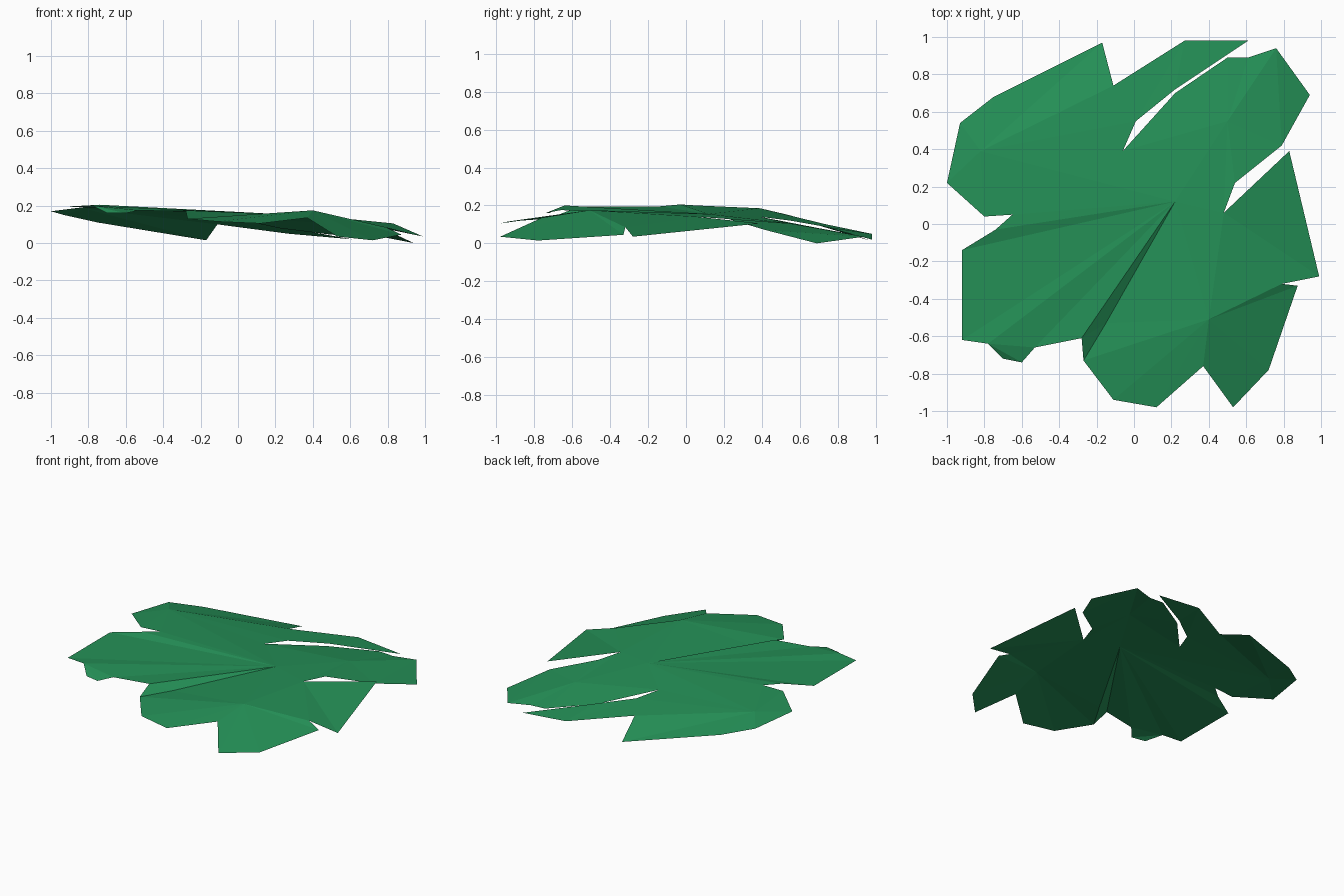
import bpy
import bmesh
from mathutils import Vector

cube = bpy.data.objects.get("Cube")
if cube:
    bpy.data.objects.remove(cube, do_unlink=True)

green = bpy.data.materials.new("leaf green")
green.use_nodes = True
leaf_colour = (0.018, 0.28, 0.095, 1)
green.diffuse_color = leaf_colour
shader = next(n for n in green.node_tree.nodes if n.type == 'BSDF_PRINCIPLED')
shader.inputs["Base Color"].default_value = leaf_colour
shader.inputs["Roughness"].default_value = 0.9


def make_lobe(name, *fans):
    """Build one faceted lobe; each fan is (hub, outline, closed)."""
    mesh = bmesh.new()
    for hub, outline, closed in fans:
        ends = outline[1:] + (outline[:1] if closed else [])
        for start, end in zip(outline, ends):
            face = mesh.faces.new([mesh.verts.new(p) for p in (hub, start, end)])
            face.normal_update()
            if face.normal.z < 0:
                face.normal_flip()
    bmesh.ops.remove_doubles(mesh, verts=mesh.verts, dist=0.001)
    data = bpy.data.meshes.new(name)
    mesh.to_mesh(data)
    mesh.free()
    data.materials.append(green)
    lobe = bpy.data.objects.new(name, data)
    bpy.context.collection.objects.link(lobe)
    return lobe


# Shared points: stem joint, ridge crest, notches and fold
centre = Vector((.22, .12, .155))
crest = Vector((.40, -.51, .175))
back_notch = Vector((-.06, .39, .14))
back_slit = Vector((.01, .55, .12))
slit_end = Vector((.22, .72, .09))
back_gap = Vector((-.11, .74, .10))
left_notch = Vector((-.65, .05, .20))
right_notch = Vector((.48, .06, .14))
corner_notch = Vector((.79, -.32, .085))
front_notch = Vector((.37, -.76, .135))
fold_top = Vector((-.28, -.61, .175))
fold_valley = Vector((-.15, -.53, .13))
fold_tip = Vector((-.27, -.73, .13))
heel = Vector((-.53, -.66, .175))
heel_side = Vector((-.78, -.64, .20))

# Back left lobe and its narrow tip
back_left_edge = [(-.17, .97, .015), (-.75, .68, .11), (-.93, .54, .15),
                  (-1, .22, .17), (-.80, .04, .195)]
make_lobe("back_left_lobe",
          ((-.82, .39, .185),
           [centre, back_notch, back_slit, back_gap] + back_left_edge + [left_notch],
           True),
          ((.27, .98, .05), [back_gap, back_slit, slit_end, (.61, .98, .02)], False))

# Back right lobe
make_lobe("back_right_lobe",
          ((.50, .55, .105),
           [centre, right_notch, (.54, .22, .13), (.79, .42, .07), (.76, .94, .035),
            (.61, .89, .04), (.50, .89, .045), slit_end - Vector((0, .02, .01)),
            back_notch], True),
          ((.94, .69, 0), [(.79, .42, .07), (.76, .94, .035)], False))

# Right lobe
make_lobe("right_lobe",
          (right_notch, [(.83, .39, .105), (.99, -.28, .035), corner_notch,
                         crest, centre], False))

# Front right lobe
make_lobe("front_right_lobe",
          (crest, [corner_notch, (.875, -.33, .045), (.72, -.78, .015),
                   (.53, -.98, .035), front_notch], False))

# Front lobe with the steep fold beside it
make_lobe("front_lobe",
          (crest, [front_notch, (.12, -.98, .105), (-.11, -.94, .115),
                   fold_tip, fold_valley, centre], False),
          (fold_valley, [centre, fold_top, fold_tip], False))

# Front left lobe and its drooping heel
make_lobe("front_left_lobe",
          (centre, [fold_top, heel, heel_side, (-.92, -.62, .195), (-.92, -.14, .195),
                    (-.74, -.03, .205), left_notch], False),
          (heel_side, [heel, (-.60, -.74, .16), (-.70, -.72, .16)], False))
